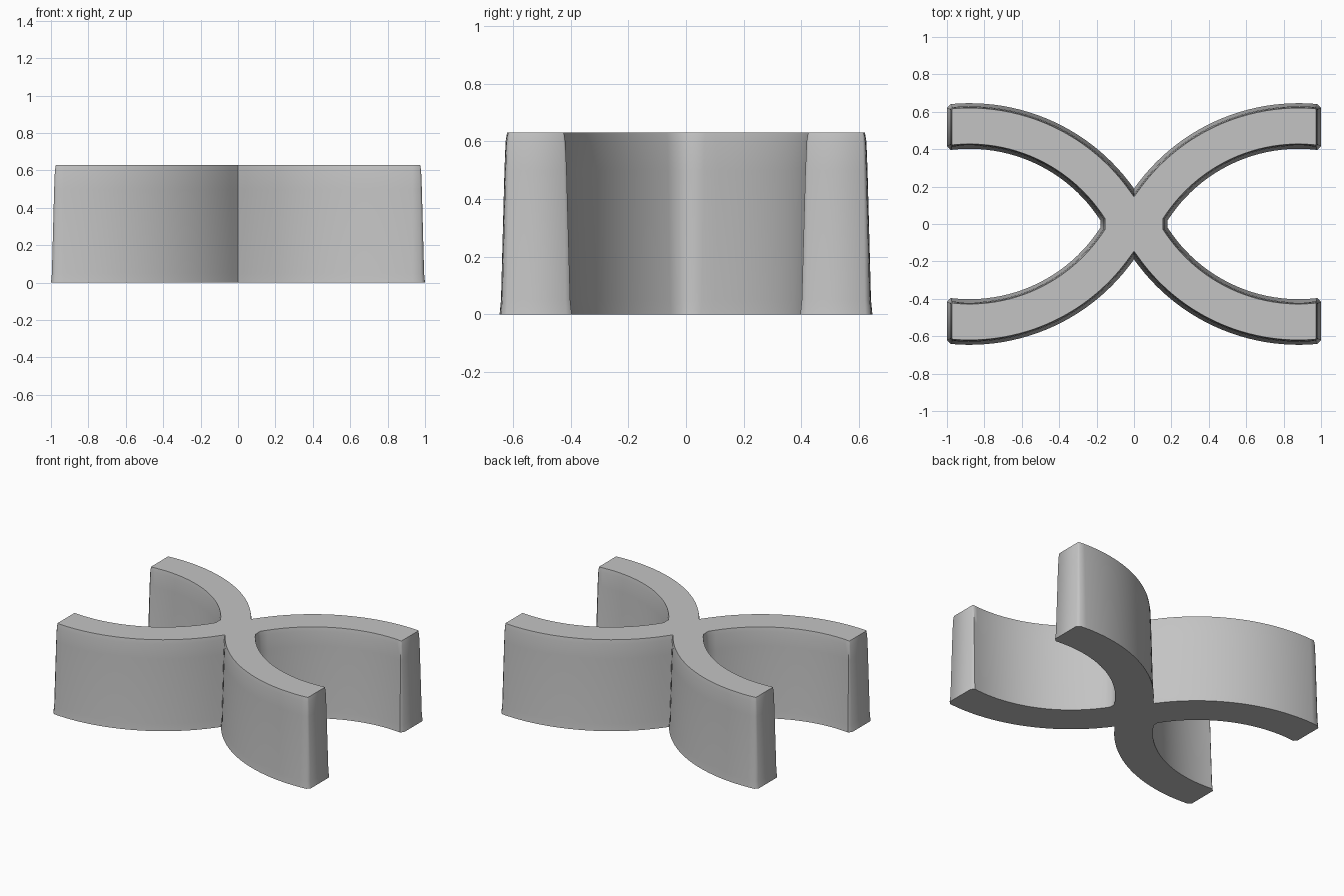
import bpy
import bmesh
import math
from mathutils import Vector

cube = bpy.data.objects.get("Cube")
if cube:
    bpy.data.objects.remove(cube, do_unlink=True)

HEIGHT = 0.63
CENTRE = Vector((0.88, -0.43))   # centre of the arcs that bound one arm
OUTER, INNER = 1.076, 0.832
SIDE_NOTCH = 0.18
END, CHAMFER = 1.0, 0.02
STEPS = 24


def arc(radius, start, end):
    return [CENTRE + radius * Vector((math.cos(a), math.sin(a)))
            for a in (start + (end - start) * i / STEPS for i in range(STEPS + 1))]


def angle_at(radius, x):
    return math.acos((x - CENTRE.x) / radius)


def arm_outline():
    """One quarter of the outline, from the back notch round the arm end to the side notch."""
    reach = END - CHAMFER
    top = arc(OUTER, angle_at(OUTER, 0), angle_at(OUTER, reach))
    low = arc(INNER, angle_at(INNER, reach), angle_at(INNER, SIDE_NOTCH))
    corners = [Vector((END, top[-1].y - CHAMFER)), Vector((END, low[0].y + CHAMFER))]
    return top + corners + low + [Vector((SIDE_NOTCH, 0))]


def mirrored(points, sx, sy):
    return [Vector((p.x * sx, p.y * sy)) for p in points]


def inset(points, distance):
    """Move a clockwise outline inwards with mitred corners."""
    result = []
    for i, p in enumerate(points):
        before = (p - points[i - 1]).normalized()
        after = (points[(i + 1) % len(points)] - p).normalized()
        n1, n2 = Vector((before.y, -before.x)), Vector((after.y, -after.x))
        result.append(p + (n1 + n2) * distance / (1 + n1.dot(n2)))
    return result


# Full four-armed outline
quarter = arm_outline()
outline = (quarter[:-1]
           + mirrored(quarter, 1, -1)[:0:-1]
           + mirrored(quarter, -1, -1)[:-1]
           + mirrored(quarter, -1, 1)[:0:-1])

# Tapered body, slightly more drawn in at the foot and the top rim
bm = bmesh.new()
rings = []
for z, draw in ((0, 0), (0.05, 0.005), (0.5, 0.017), (0.6, 0.021), (HEIGHT, 0.026)):
    rings.append([bm.verts.new((p.x, p.y, z)) for p in inset(outline, draw)])
count = len(outline)
for lower, upper in zip(rings, rings[1:]):
    for i in range(count):
        j = (i + 1) % count
        bm.faces.new((lower[i], lower[j], upper[j], upper[i]))
bm.faces.new(rings[0])
bm.faces.new(rings[-1])
bmesh.ops.recalc_face_normals(bm, faces=bm.faces[:])
mesh = bpy.data.meshes.new("curved_cross_block")
bm.to_mesh(mesh)
bm.free()

block = bpy.data.objects.new("curved_cross_block", mesh)
bpy.context.collection.objects.link(block)

# Plain grey material
grey = bpy.data.materials.new("light_grey")
grey.use_nodes = True
colour = (0.55, 0.55, 0.55, 1)
grey.diffuse_color = colour
grey.node_tree.nodes["Principled BSDF"].inputs["Base Color"].default_value = colour
mesh.materials.append(grey)

bpy.ops.object.select_all(action='DESELECT')
block.select_set(True)
bpy.context.view_layer.objects.active = block
bpy.ops.object.shade_smooth_by_angle(angle=math.radians(50))
